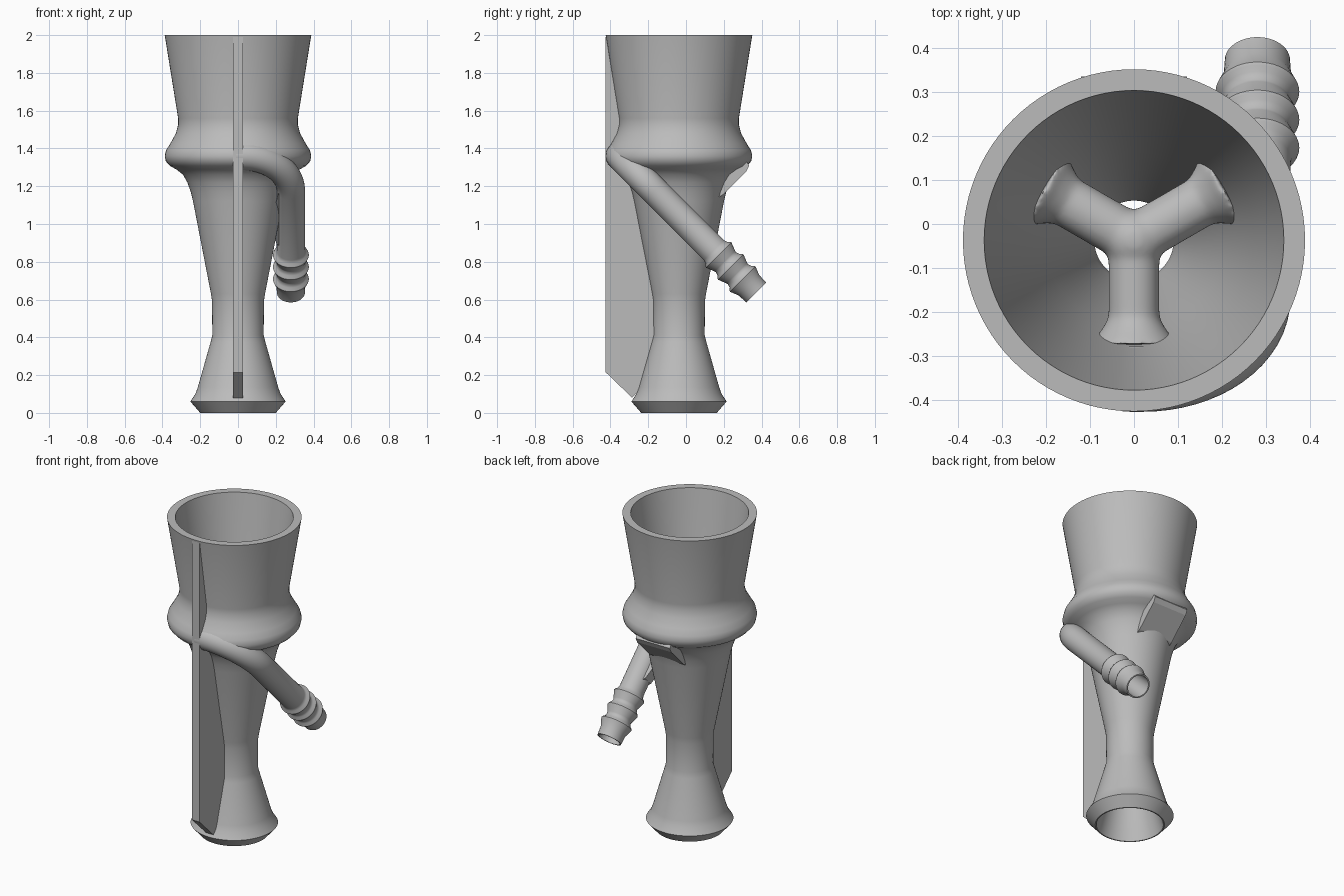
import bpy, bmesh, math
from mathutils import Vector, Matrix

cube = bpy.data.objects.get("Cube")
if cube:
    bpy.data.objects.remove(cube, do_unlink=True)

GREY = (0.5, 0.5, 0.5, 1)
AXIS_Y = -0.037          # the body's axis sits slightly forward

mat = bpy.data.materials.new("plain grey")
mat.use_nodes = True
mat.diffuse_color = GREY
mat.node_tree.nodes["Principled BSDF"].inputs["Base Color"].default_value = GREY


def finish(name, bm, smooth=35):
    bmesh.ops.recalc_face_normals(bm, faces=bm.faces)
    mesh = bpy.data.meshes.new(name)
    bm.to_mesh(mesh)
    bm.free()
    mesh.materials.append(mat)
    obj = bpy.data.objects.new(name, mesh)
    bpy.context.collection.objects.link(obj)
    bpy.ops.object.select_all(action='DESELECT')
    obj.select_set(True)
    bpy.context.view_layer.objects.active = obj
    if smooth:
        bpy.ops.object.shade_smooth_by_angle(angle=math.radians(smooth))
    return obj


def prism(name, points, axis, depth):
    """Extrude a closed outline of 3D points along an axis."""
    bm = bmesh.new()
    face = bm.faces.new([bm.verts.new(p) for p in points])
    out = bmesh.ops.extrude_face_region(bm, geom=[face])
    verts = [v for v in out["geom"] if isinstance(v, bmesh.types.BMVert)]
    bmesh.ops.translate(bm, verts=verts, vec=Vector(axis) * depth)
    return finish(name, bm, 0)


def skin(bm, rings, closed=False):
    """Bridge successive rings of vertices."""
    pairs = list(zip(rings, rings[1:])) + ([(rings[-1], rings[0])] if closed else [])
    n = len(rings[0])
    for a, b in pairs:
        for i in range(n):
            j = (i + 1) % n
            bm.faces.new((a[i], a[j], b[j], b[i]))


# Body: outer wall down to the foot, then the inner bore back up
outer = [(.388, 2), (.317, 1.56), (.317, 1.525), (.329, 1.48), (.359, 1.425),
         (.381, 1.39), (.388, 1.36), (.382, 1.332), (.36, 1.308), (.325, 1.288),
         (.292, 1.262), (.268, 1.22), (.25, 1.17), (.238, 1.12), (.143, .63),
         (.137, .59), (.136, .41), (.145, .375), (.213, .135), (.226, .1),
         (.252, .06), (.2, 0)]
inner = [(.193, 0), (.16, .12), (.1, .39), (.092, .43), (.09, .58), (.097, .63),
         (.2, 1.15), (.225, 1.28), (.272, 1.54), (.34, 2)]
bm = bmesh.new()
SEG = 96
angles = [2 * math.pi * i / SEG for i in range(SEG)]
skin(bm, [[bm.verts.new((r * math.cos(a), AXIS_Y + r * math.sin(a), z)) for a in angles]
          for r, z in outer + inner], closed=True)
finish("venturi_body", bm)

# Front fin, with its back edge buried in the wall
front = [(-.425, 1.99), (-.425, .215), (-.285, .08)]
buried = [(AXIS_Y - r + .02, z) for r, z in reversed(outer) if .1 < z < 1.99]
prism("front_fin", [(-.026, y, z) for y, z in front + buried + [(-.4, 1.97)]],
      (1, 0, 0), .052)

# Side tube: it bends, then runs down and back in a plane tilted 45 degrees
ROOT = Vector((0, -.351, 1.36))
DOWN = Vector((0, 1, -1)).normalized()
NORMAL = Vector((0, 1, 1)).normalized()
SIDE = Vector((1, 0, 0))
BEND, LEAD, LENGTH = .26, .02, 1.022


def in_plane(x, s):
    return ROOT + SIDE * x + DOWN * s


stations = [(in_plane(-.01, 0), SIDE, .075)]
for i in range(17):
    a = math.pi / 2 * i / 16
    stations.append((in_plane(LEAD + BEND * math.sin(a), BEND * (1 - math.cos(a))),
                     SIDE * math.cos(a) + DOWN * math.sin(a), .075))
straight = []
for back in (.285, .195, .105):      # three rounded hose barbs
    s = LENGTH - back
    straight += [(s - .032, .075), (s - .012, .081), (s - .003, .092), (s + .004, .095),
                 (s + .012, .092), (s + .05, .077)]
straight += [(LENGTH, .074), (LENGTH, .066), (LENGTH - .4, .06)]
stations += [(in_plane(LEAD + BEND, s), DOWN, r) for s, r in straight]
bm = bmesh.new()
rings = []
for p, t, r in stations:
    across = t.cross(NORMAL)
    rings.append([bm.verts.new(p + r * (across * math.cos(a) + NORMAL * math.sin(a)))
                  for a in angles[::2]])
skin(bm, rings)
bm.faces.new(rings[0])
bm.faces.new(rings[-1])
finish("side_tube", bm)

# Web joining the tube to the body
web = [(.28, .2), (.22, .2), (.2, .32), (.19, .56), (.205, .62), (.28, .69)]
prism("tube_web", [in_plane(x, s) - NORMAL * .04 for x, s in web], NORMAL, .08)

# Blank tag plate under the bulge at the back
tag = [(.172, 1.14), (.195, 1.155), (.32, 1.28), (.335, 1.31), (.32, 1.33), (.22, 1.33)]
prism("back_tag", [(-.12, y, z) for y, z in tag], (1, 0, 0), .24)

# Three-armed inner manifold, flared where it meets the wall
bm = bmesh.new()
hub = Matrix.Translation((0, AXIS_Y, 1.27))
bmesh.ops.create_uvsphere(bm, u_segments=32, v_segments=16, radius=.07, matrix=hub)
for k in range(3):
    turn = hub @ Matrix.Rotation(math.radians(-90 + 120 * k), 4, 'Z') @ Matrix.Rotation(math.pi / 2, 4, 'Y')
    for r1, r2, start, end in ((.058, .058, 0, .27), (.057, .075, .175, .205), (.075, .1, .205, .235)):
        bmesh.ops.create_cone(bm, cap_ends=True, segments=32, radius1=r1, radius2=r2,
                              depth=end - start,
                              matrix=turn @ Matrix.Translation((0, 0, (start + end) / 2)))
arms = finish("inner_manifold", bm, 0)
fuse = arms.modifiers.new("fuse", 'REMESH')
fuse.mode = 'VOXEL'
fuse.voxel_size = .008
fuse.use_smooth_shade = True
soften = arms.modifiers.new("soften", 'SMOOTH')
soften.iterations = 12
